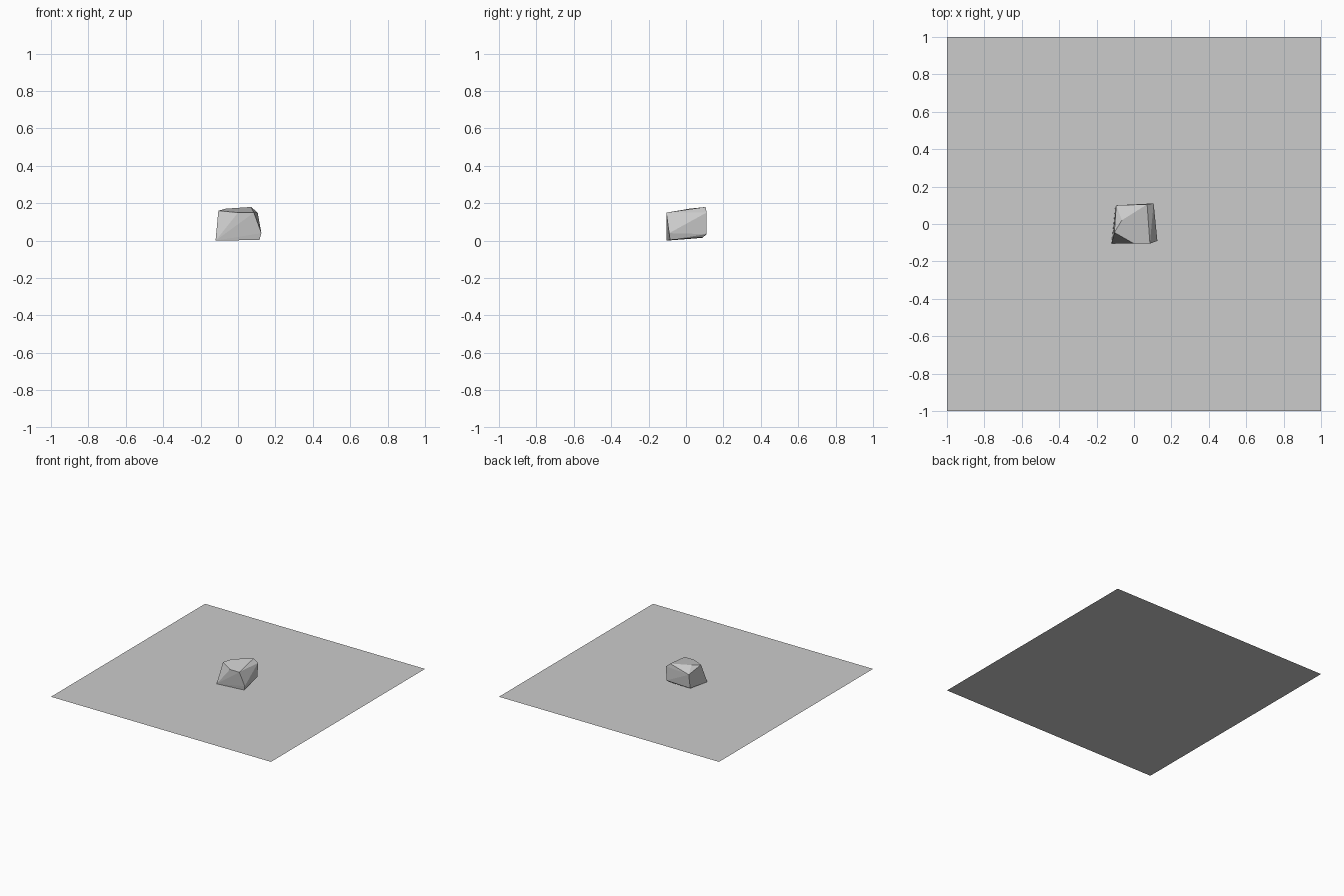
import bpy, bmesh, math

if "Cube" in bpy.data.objects:
    bpy.data.objects.remove(bpy.data.objects["Cube"])

# Flat ground sheet
bpy.ops.mesh.primitive_plane_add(size=2)
bpy.context.object.name = "ground_sheet"

# Faceted rock: convex hull of its corner points
top = [(0, -.105, .15), (.085, -.105, .15), (-.105, -.045, .16),
       (-.065, .02, .171), (.07, .105, .18), (.105, .11, .15), (-.095, .1, .13)]
bottom = [(-.12, -.105, 0), (.125, -.09, .04), (.115, -.085, .004),
          (.1, .11, .035), (.09, .09, .018), (-.1, .088, .015)]
bm = bmesh.new()
for p in top + bottom:
    bm.verts.new(p)
hull = bmesh.ops.convex_hull(bm, input=bm.verts[:])
loose = [v for v in bm.verts if not v.link_faces]
bmesh.ops.delete(bm, geom=loose, context='VERTS')
# Merge nearly coplanar triangles into larger facets
bmesh.ops.dissolve_limit(bm, angle_limit=math.radians(3),
                         verts=bm.verts[:], edges=bm.edges[:])
bmesh.ops.recalc_face_normals(bm, faces=bm.faces[:])
mesh = bpy.data.meshes.new("rock")
bm.to_mesh(mesh)
bm.free()
bpy.context.collection.objects.link(bpy.data.objects.new("rock", mesh))
